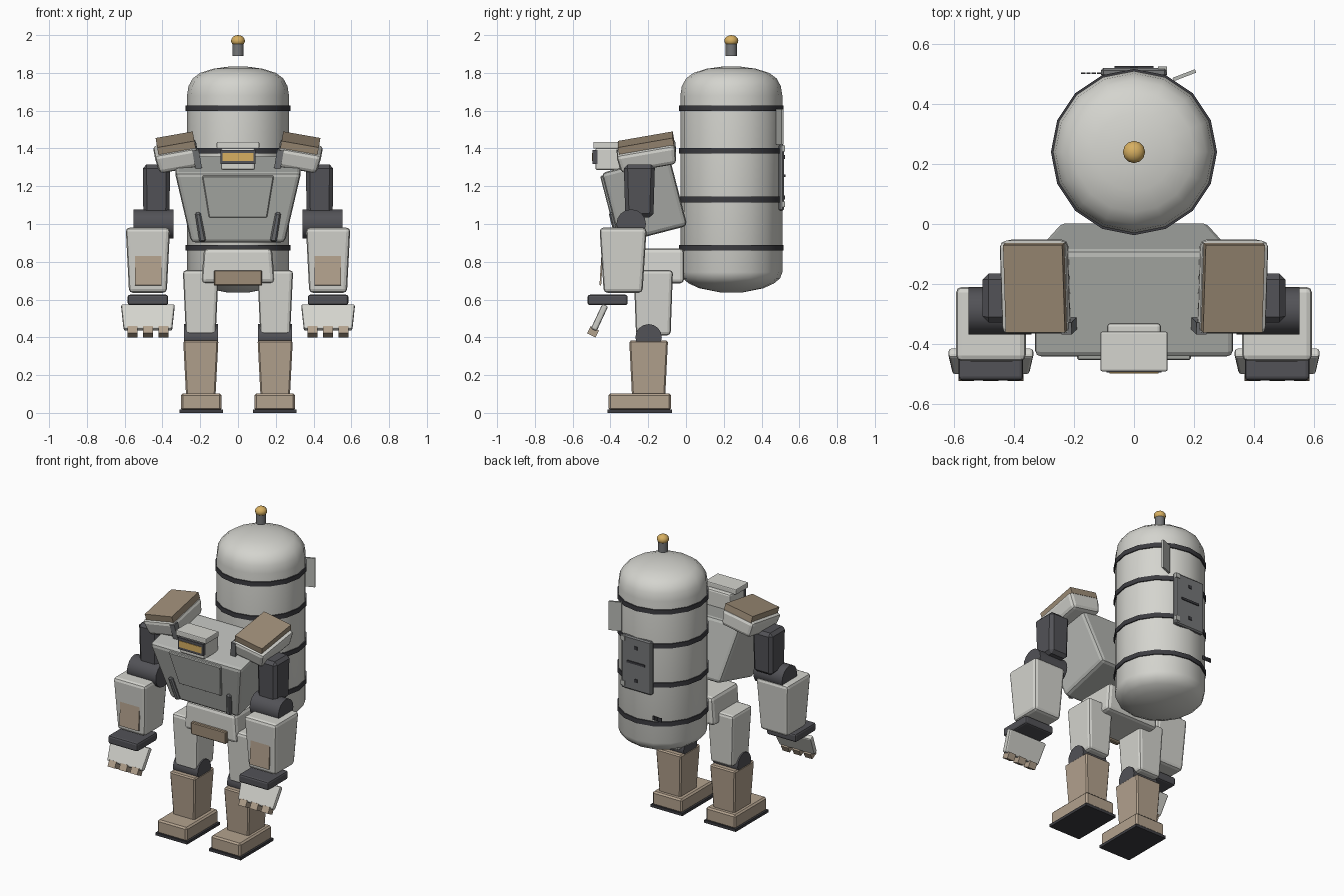
import bpy, bmesh, math
from mathutils import Matrix, Euler

if "Cube" in bpy.data.objects:
    bpy.data.objects.remove(bpy.data.objects["Cube"])


def mat(name, r, g, b):
    m = bpy.data.materials.new(name)
    m.diffuse_color = (r, g, b, 1)
    m.use_nodes = True
    m.node_tree.nodes["Principled BSDF"].inputs["Base Color"].default_value = m.diffuse_color
    return m


LIGHT = mat("light_grey", 0.66, 0.66, 0.62)
PLATE = mat("plate_grey", 0.47, 0.48, 0.455)
STEEL = mat("steel_grey", 0.18, 0.185, 0.19)
DARK = mat("dark_grey", 0.085, 0.085, 0.095)
BLACK = mat("strap_black", 0.045, 0.045, 0.052)
TAN = mat("tan", 0.45, 0.36, 0.27)
BROWN = mat("dark_tan", 0.34, 0.265, 0.185)
GOLD = mat("gold", 0.68, 0.43, 0.12)


def finish(bm, name, m, smooth=None):
    bmesh.ops.recalc_face_normals(bm, faces=bm.faces)
    me = bpy.data.meshes.new(name)
    bm.to_mesh(me)
    bm.free()
    me.materials.append(m)
    ob = bpy.data.objects.new(name, me)
    bpy.context.collection.objects.link(ob)
    if smooth:
        bpy.context.view_layer.objects.active = ob
        ob.select_set(True)
        bpy.ops.object.shade_smooth_by_angle(angle=math.radians(smooth))
        ob.select_set(False)
    return ob


def box(name, m, loc, size, rot=(0, 0, 0), bottom=(1, 1), bevel=0.0, seg=2):
    """Box with a scaled bottom face, rotated by degrees."""
    bm = bmesh.new()
    bmesh.ops.create_cube(bm, size=1)
    for v in bm.verts:
        k = bottom if v.co.z < 0 else (1, 1)
        v.co.x *= size[0] * k[0]
        v.co.y *= size[1] * k[1]
        v.co.z *= size[2]
    if bevel:
        bmesh.ops.bevel(bm, geom=bm.edges[:], offset=bevel, segments=seg,
                        profile=0.5, affect='EDGES')
    e = Euler([math.radians(a) for a in rot])
    bm.transform(Matrix.Translation(loc) @ e.to_matrix().to_4x4())
    return finish(bm, name, m)


def pair(name, m, loc, size, rot=(0, 0, 0), **kw):
    """The same box on both sides of the body."""
    for s, side in ((1, "right_"), (-1, "left_")):
        box(side + name, m, (loc[0] * s, loc[1], loc[2]), size,
            (rot[0], rot[1] * s, rot[2] * s), **kw)


def lathe(name, m, profile, y=0.24, sides=16, smooth=40):
    """Closed (radius, z) profile turned round a vertical axis."""
    bm = bmesh.new()
    rings = []
    for r, z in profile:
        rings.append([bm.verts.new((r * math.cos(2 * math.pi * i / sides),
                                    y + r * math.sin(2 * math.pi * i / sides), z))
                      for i in range(sides)])
    for a, b in zip(rings, rings[1:]):
        for i in range(sides):
            j = (i + 1) % sides
            bm.faces.new((a[i], a[j], b[j], b[i]))
    bm.faces.new(rings[0])
    bm.faces.new(rings[-1])
    return finish(bm, name, m, smooth)


def joint(name, m, x, y, z, r, w):
    """Sideways cylinder on both sides."""
    for s, side in ((1, "right_"), (-1, "left_")):
        bm = bmesh.new()
        bmesh.ops.create_cone(bm, cap_ends=True, segments=16, radius1=r, radius2=r, depth=w)
        bm.transform(Matrix.Translation((x * s, y, z)) @ Matrix.Rotation(math.pi / 2, 4, 'Y'))
        finish(bm, side + name, m, 30)


# Back tank with straps
lathe("tank", LIGHT, [(0.06, 0.638), (0.17, 0.66), (0.225, 0.685), (0.258, 0.712), (0.27, 0.745),
                      (0.27, 1.68), (0.262, 1.73), (0.24, 1.77), (0.2, 1.8),
                      (0.13, 1.822), (0.05, 1.833)])
for i, z in enumerate((0.875, 1.13, 1.388, 1.613)):
    lathe(f"tank_strap_{i + 1}", BLACK, [(0.277, z - 0.015), (0.277, z + 0.015)], smooth=30)

# Beacon floating above the tank
lathe("beacon_stem", STEEL, [(0.03, 1.89), (0.03, 1.955)], sides=12)
bm = bmesh.new()
bmesh.ops.create_uvsphere(bm, u_segments=12, v_segments=8, radius=0.037)
bm.transform(Matrix.Translation((0, 0.24, 1.97)) @ Matrix.Diagonal((1, 1, 0.81, 1)))
finish(bm, "beacon_ball", GOLD, 60)

# Tank hatch, hinges, bolts, handle
box("hatch", STEEL, (0, 0.505, 1.245), (0.22, 0.03, 0.35), bevel=0.008, seg=1)
box("hatch_handle", BLACK, (0, 0.522, 1.255), (0.13, 0.008, 0.014))
for z in (1.14, 1.355):
    box("hatch_bolt", BLACK, (0, 0.521, z), (0.022, 0.006, 0.022))
for z in (1.105, 1.4):
    box("hatch_hinge", PLATE, (0.095, 0.515, z), (0.03, 0.02, 0.03))
# Fin and row of small tabs beside the hatch
box("tank_fin", PLATE, (0.168, 0.496, 1.515), (0.08, 0.012, 0.19), (0, 0, 21))
for i in range(4):
    box("tank_tab", BLACK, (-0.117 - 0.0175 * i, 0.503, 0.92), (0.014, 0.005, 0.026))

# Leaning torso with chest plate and waist blades
TILT = 14.5
box("torso", PLATE, (0, -0.22, 1.13), (0.67, 0.37, 0.385), (TILT, 0, 0),
    bottom=(0.74, 1), bevel=0.022)
box("chest_plate", PLATE, (0, -0.414, 1.146), (0.38, 0.025, 0.228), (TILT, 0, 0),
    bottom=(0.81, 1), bevel=0.005, seg=1)
pair("waist_blade", STEEL, (0.2, -0.375, 0.985), (0.03, 0.03, 0.16), (TILT, 10, 0),
     bottom=(1.2, 1), bevel=0.008, seg=1)

# Head with cap and visor
box("head", LIGHT, (0, -0.405, 1.345), (0.18, 0.15, 0.12), bevel=0.012)
box("head_cap", LIGHT, (0, -0.425, 1.417), (0.225, 0.132, 0.036), bevel=0.006)
box("visor_frame", DARK, (0, -0.482, 1.355), (0.184, 0.025, 0.076))
box("visor_slit", GOLD, (0, -0.495, 1.354), (0.162, 0.006, 0.042))

# Shoulders
pair("shoulder", LIGHT, (0.325, -0.205, 1.358), (0.235, 0.32, 0.105), (10, 10, 0),
     bottom=(0.88, 0.92), bevel=0.022)
pair("shoulder_pad", BROWN, (0.33, -0.212, 1.427), (0.2, 0.295, 0.042), (10, 10, 0))
pair("shoulder_bracket", STEEL, (0.217, -0.34, 1.345), (0.035, 0.04, 0.1), (10, 10, 0))

# Arms
pair("upper_arm", DARK, (0.432, -0.247, 1.175), (0.145, 0.165, 0.28),
     bottom=(0.95, 0.9), bevel=0.02, seg=1)
joint("elbow", DARK, 0.447, -0.29, 1.0, 0.078, 0.21)
pair("forearm", LIGHT, (0.477, -0.333, 0.808), (0.235, 0.25, 0.345),
     bottom=(0.85, 0.82), bevel=0.02)
pair("forearm_plate", TAN, (0.475, -0.448, 0.763), (0.14, 0.009, 0.175), (-3.7, 0, 0))
pair("wrist", DARK, (0.477, -0.415, 0.598), (0.215, 0.212, 0.055), bevel=0.012)
pair("hand", LIGHT, (0.477, -0.458, 0.505), (0.285, 0.034, 0.145), (-25, 0, 0),
     bottom=(0.9, 1), bevel=0.01)
for i in (-1, 0, 1):
    pair(f"finger_{i + 2}", TAN, (0.477 + 0.082 * i, -0.492, 0.429),
         (0.052, 0.05, 0.042), (-27, 0, 0))

# Pelvis and belt buckle
box("pelvis", LIGHT, (0, -0.15, 0.778), (0.36, 0.28, 0.185), bottom=(1.08, 1), bevel=0.022)
box("belt_buckle", BROWN, (0, -0.295, 0.715), (0.255, 0.03, 0.08), bevel=0.005, seg=1)

# Legs and feet
pair("thigh", LIGHT, (0.197, -0.173, 0.583), (0.19, 0.208, 0.345),
     bottom=(0.83, 0.88), bevel=0.018)
joint("knee", DARK, 0.197, -0.198, 0.4, 0.07, 0.18)
pair("shin", TAN, (0.197, -0.198, 0.237), (0.186, 0.205, 0.29),
     bottom=(0.84, 0.86), bevel=0.008, seg=1)
pair("foot", TAN, (0.195, -0.245, 0.058), (0.215, 0.33, 0.09), bevel=0.01, seg=1)
pair("sole", BLACK, (0.195, -0.245, 0.009), (0.23, 0.34, 0.018))
